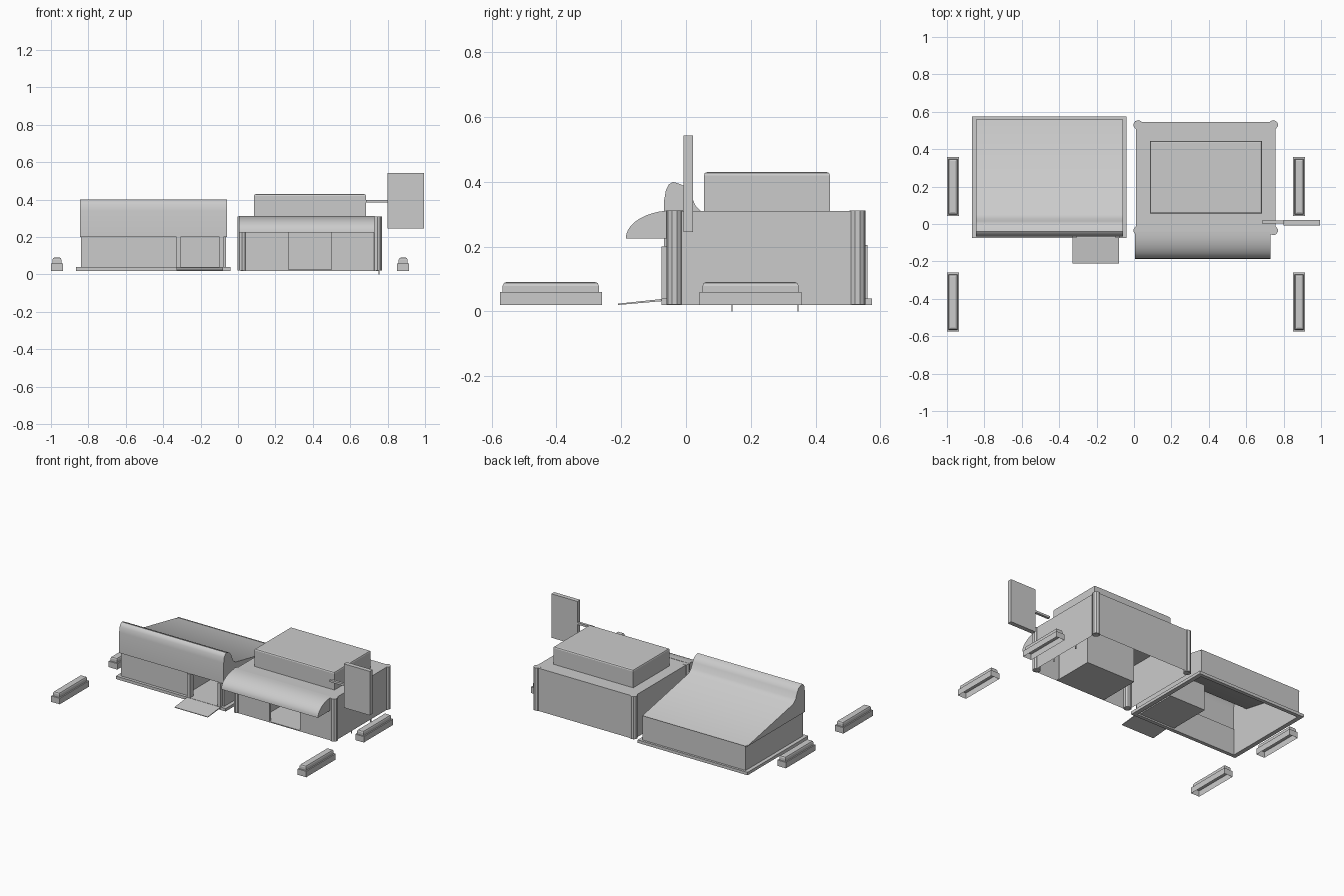
import bpy, bmesh, math

cube = bpy.data.objects.get("Cube")
if cube:
    bpy.data.objects.remove(cube, do_unlink=True)

grey = bpy.data.materials.new("plain_grey")
grey.use_nodes = True
grey.diffuse_color = (0.6, 0.6, 0.6, 1)
shader = next(n for n in grey.node_tree.nodes if n.type == 'BSDF_PRINCIPLED')
shader.inputs["Base Color"].default_value = grey.diffuse_color


def finish(name, bm, smooth=False):
    bmesh.ops.recalc_face_normals(bm, faces=bm.faces)
    mesh = bpy.data.meshes.new(name)
    bm.to_mesh(mesh)
    bm.free()
    mesh.materials.append(grey)
    obj = bpy.data.objects.new(name, mesh)
    bpy.context.collection.objects.link(obj)
    if smooth:
        bpy.ops.object.select_all(action='DESELECT')
        obj.select_set(True)
        bpy.context.view_layer.objects.active = obj
        bpy.ops.object.shade_smooth_by_angle(angle=math.radians(35))
    return obj


def drop_bottom(bm):
    bm.normal_update()
    low = min(v.co.z for v in bm.verts)
    down = [f for f in bm.faces if all(v.co.z < low + 1e-5 for v in f.verts)]
    bmesh.ops.delete(bm, geom=down, context='FACES_ONLY')


def box(name, x, y, z, hollow=False, bevel=0):
    bm = bmesh.new()
    bmesh.ops.create_cube(bm, size=1)
    for v in bm.verts:
        v.co = [r[0] + (c + 0.5) * (r[1] - r[0]) for c, r in zip(v.co, (x, y, z))]
    if bevel:
        top = [e for e in bm.edges if all(v.co.z > z[1] - 1e-5 for v in e.verts)]
        bmesh.ops.bevel(bm, geom=top, offset=bevel, segments=2, profile=0.5, affect='EDGES')
    if hollow:
        bmesh.ops.recalc_face_normals(bm, faces=bm.faces)
        drop_bottom(bm)
    return finish(name, bm)


def prism(name, profile, x, hollow=False, smooth=False):
    """Side profile of (y, z) points, extended along x."""
    bm = bmesh.new()
    face = bm.faces.new([bm.verts.new((x[0], y, z)) for y, z in profile])
    new = bmesh.ops.extrude_face_region(bm, geom=[face], use_keep_orig=True)["geom"]
    bmesh.ops.translate(bm, verts=[g for g in new if isinstance(g, bmesh.types.BMVert)],
                        vec=(x[1] - x[0], 0, 0))
    if hollow:
        drop_bottom(bm)
    return finish(name, bm, smooth)


def walls(name, plan, z):
    """Upright wall sheets following a closed floor plan."""
    bm = bmesh.new()
    rings = [[bm.verts.new((x, y, h)) for x, y in plan] for h in z]
    for i in range(len(plan)):
        j = (i + 1) % len(plan)
        bm.faces.new((rings[0][i], rings[0][j], rings[1][j], rings[1][i]))
    return finish(name, bm)


def alcove_plan(x, y, door, room, depth):
    """Rectangular plan whose front opens into a wider entrance room."""
    thick = y[0] + 0.02
    return [(x[0], y[0]), (door[0], y[0]), (door[0], thick), (room[0], thick),
            (room[0], depth), (room[1], depth), (room[1], thick),
            (door[1], thick), (door[1], y[0]), (x[1], y[0]), (x[1], y[1]), (x[0], y[1])]


# Shop with sloping roof and rounded fascia
walls("slope_shop_walls",
      alcove_plan((-0.84, -0.065), (-0.055, 0.56), (-0.31, -0.1), (-0.36, -0.09), 0.24),
      (0.03, 0.205))
prism("slope_shop_roof",
      [(0.56, 0.2), (0.055, 0.3), (0.03, 0.325), (0.015, 0.36), (0, 0.384), (-0.02, 0.394),
       (-0.04, 0.4), (-0.053, 0.392), (-0.062, 0.375), (-0.068, 0.34), (-0.068, 0.2)],
      (-0.845, -0.06), hollow=True, smooth=True)
box("slope_shop_entry_ceiling", (-0.36, -0.09), (-0.055, 0.24), (0.2, 0.205))
box("slope_shop_entry_floor", (-0.36, -0.09), (-0.055, 0.24), (0.03, 0.038))
for side, x in (("right", -0.33), ("left", -0.1)):
    box(side + "_door_post", (x, x + 0.022), (-0.075, -0.05), (0.04, 0.2))

# Kerb around the sloping shop
for name, x, y in (("front", (-0.865, -0.04), (-0.075, -0.05)),
                   ("back", (-0.865, -0.04), (0.55, 0.575)),
                   ("right", (-0.865, -0.835), (-0.05, 0.55)),
                   ("left", (-0.07, -0.04), (-0.05, 0.55))):
    box(name + "_kerb", x, y, (0.02, 0.04))
prism("entry_ramp", [(-0.21, 0.02), (-0.06, 0.033), (-0.06, 0.04), (-0.21, 0.024)],
      (-0.33, -0.08))

# Flat-roofed shop
walls("flat_shop_walls",
      alcove_plan((0.01, 0.757), (-0.05, 0.545), (0.27, 0.5), (0.2, 0.57), 0.24),
      (0.02, 0.31))
box("flat_shop_roof", (0.01, 0.757), (-0.05, 0.545), (0.304, 0.31))
box("flat_shop_entry_floor", (0.2, 0.57), (-0.05, 0.24), (0.02, 0.026))
box("roof_block", (0.085, 0.685), (0.055, 0.445), (0.31, 0.43), hollow=True, bevel=0.01)
for x in (0.022, 0.745):
    for y in (-0.035, 0.53):
        bm = bmesh.new()
        bmesh.ops.create_cone(bm, cap_ends=True, segments=10, radius1=0.025, radius2=0.025,
                              depth=0.29)
        bmesh.ops.translate(bm, verts=bm.verts, vec=(x, y, 0.166))
        finish("corner_column", bm, smooth=True)

# Curved awning
arc = [(-0.04 - 0.146 * math.sin(a), 0.225 + 0.087 * math.cos(a))
       for a in (math.radians(9 * i) for i in range(11))]
prism("awning", arc + [(-0.04, 0.225)], (0.005, 0.73), smooth=True)

# Hanging sign and wall stubs
box("sign_board", (0.8, 0.995), (-0.008, 0.022), (0.245, 0.543))
box("sign_arm", (0.685, 0.8), (0.003, 0.02), (0.385, 0.399))
for y in (0.142, 0.346):
    box("ground_stub", (0.75, 0.757), (y - 0.002, y + 0.002), (0, 0.03))

# Low planters
for x in (-1.0, 0.851):
    for y in (-0.575, 0.042):
        box("planter_base", (x, x + 0.064), (y, y + 0.315), (0.02, 0.06), hollow=True)
        box("planter_top", (x + 0.008, x + 0.056), (y + 0.009, y + 0.306), (0.06, 0.091),
            hollow=True, bevel=0.012)
